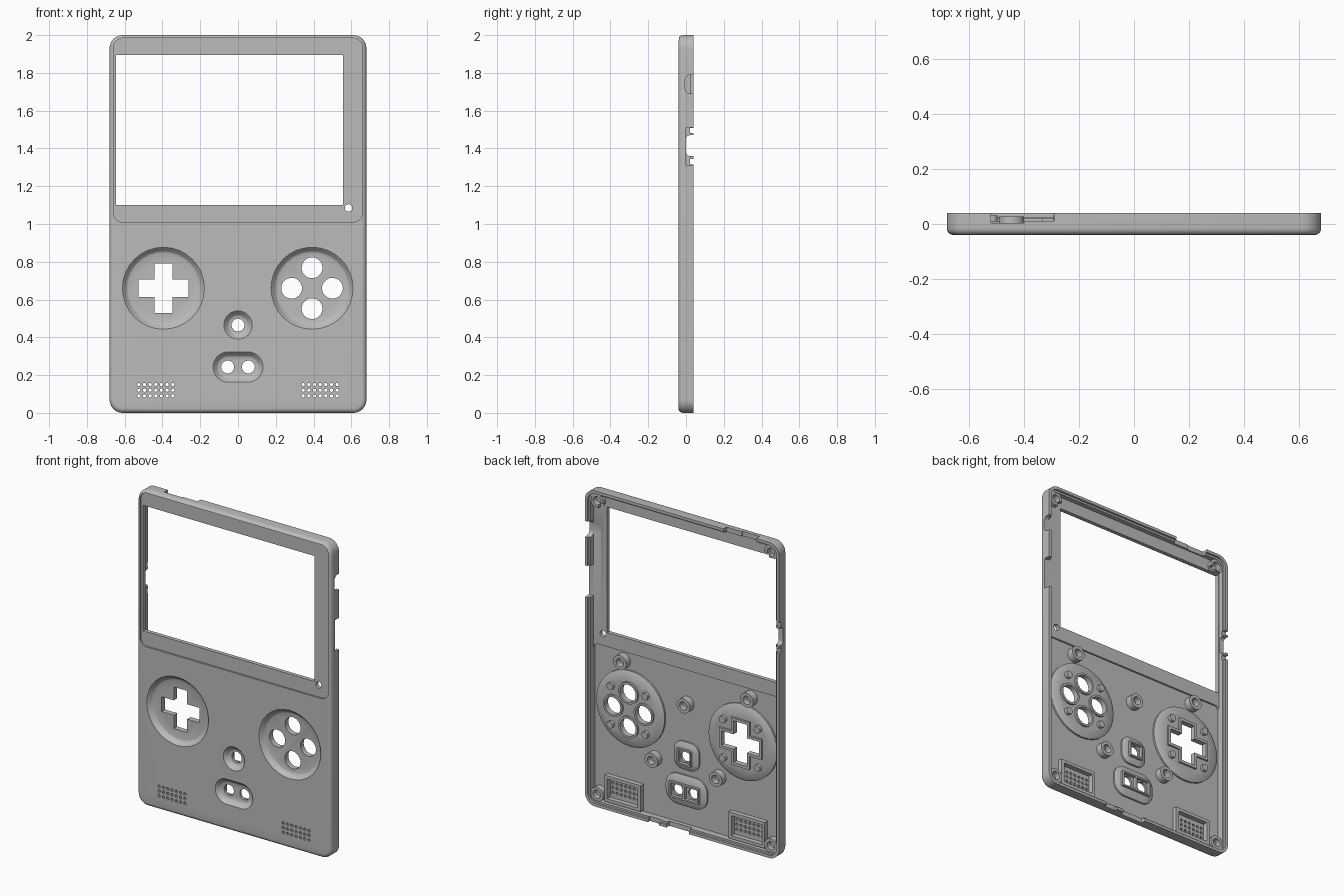
import bpy, bmesh
from math import cos, sin, pi, radians

cube = bpy.data.objects.get("Cube")
if cube:
    bpy.data.objects.remove(cube, do_unlink=True)

grey = bpy.data.materials.new("plain_grey")
grey.use_nodes = True
grey.diffuse_color = (0.5, 0.5, 0.5, 1)
grey.node_tree.nodes["Principled BSDF"].inputs["Base Color"].default_value = (0.5, 0.5, 0.5, 1)


def rr(cx, cz, hw, hh, r, n=8):
    """Rounded rectangle outline; a circle when r equals both half sizes."""
    pts = []
    for q, (sx, sz) in enumerate([(1, 1), (-1, 1), (-1, -1), (1, -1)]):
        for i in range(n + 1):
            a = (q + i / n) * pi / 2
            p = (cx + sx * (hw - r) + r * cos(a), cz + sz * (hh - r) + r * sin(a))
            if not pts or abs(p[0] - pts[-1][0]) + abs(p[1] - pts[-1][1]) > 1e-5:
                pts.append(p)
    if abs(pts[0][0] - pts[-1][0]) + abs(pts[0][1] - pts[-1][1]) < 1e-5:
        pts.pop()
    return pts


def prism(pts, y0, y1):
    return [(pts, y0), (pts, y1)]


def disc(x, z, r, y0, y1, n=8):
    return prism(rr(x, z, r, r, r, n), y0, y1)


def box(x0, x1, y0, y1, z0, z1):
    return prism([(x0, z0), (x1, z0), (x1, z1), (x0, z1)], y0, y1)


def taper(cx, cz, hw, hh, r, steps):
    """Rounded solid lofted through (inset, depth) steps."""
    return [(rr(cx, cz, hw - i, hh - i, r - i), y) for i, y in steps]


def cross(cx, cz, arm, length):
    quarter = [(length, -arm), (length, arm), (arm, arm)]
    pts = []
    for c, s in [(1, 0), (0, 1), (-1, 0), (0, -1)]:
        pts += [(cx + x * c - z * s, cz + x * s + z * c) for x, z in quarter]
    return pts


def solid(name, lofts, axis="y"):
    bm = bmesh.new()
    for rings in lofts:
        loops = []
        for pts, t in rings:
            loops.append([bm.verts.new((a, t, b) if axis == "y" else (t, a, b)) for a, b in pts])
        for lo, hi in zip(loops, loops[1:]):
            for i in range(len(lo)):
                j = (i + 1) % len(lo)
                bm.faces.new((lo[i], lo[j], hi[j], hi[i]))
        bm.faces.new(loops[0])
        bm.faces.new(loops[-1])
    bmesh.ops.recalc_face_normals(bm, faces=bm.faces)
    me = bpy.data.meshes.new(name)
    bm.to_mesh(me)
    bm.free()
    ob = bpy.data.objects.new(name, me)
    bpy.context.collection.objects.link(ob)
    me.materials.append(grey)
    return ob


# Outer shell with a rounded front edge
arc = [(0.025 * (1 - cos(i * pi / 10)), -0.015 - 0.025 * sin(i * pi / 10)) for i in range(6)]
shell = solid("front_shell", [taper(0, 1, 0.68, 1, 0.07, [(0, 0.04)] + arc)])


def combine(op, name, lofts, axis="y"):
    tool = solid(name, lofts, axis)
    tool.hide_render = True
    bpy.context.view_layer.objects.active = shell
    mod = shell.modifiers.new(name, "BOOLEAN")
    mod.operation, mod.solver, mod.object = op, "MANIFOLD", tool
    bpy.ops.object.modifier_apply(modifier=name)
    bpy.data.objects.remove(tool, do_unlink=True)


def cut(*args):
    combine("DIFFERENCE", *args)


def add(*args):
    combine("UNION", *args)


# Layout
PAD, KEYS, Z = -0.395, 0.392, 0.66
HOME, PILL = 0.465, 0.243
SIDES = (-1, 1)
BACK = -0.015
key_spots = [(KEYS + dx, Z + dz) for dx, dz in [(0.108, 0), (-0.108, 0), (0, 0.108), (0, -0.108)]]
pegs = [(c + sx * 0.122, Z + sz * 0.122) for c in (PAD, KEYS) for sx in SIDES for sz in SIDES]
posts = [(0, 0.795)] + [(s * x, z) for s in SIDES for x, z in [(0.445, 0.95), (0.225, 0.39)]]
corners = [(s * 0.61, z) for s in SIDES for z in (0.07, 1.93)]

# Hollow back: shallow behind the display, deeper below, stepped lip around the rim
cut("cavity", [prism(rr(0, 1, 0.65, 0.97, 0.045), -0.004, 0.1)])
cut("lower_cavity", [prism(rr(0, 0.52, 0.65, 0.49, 0.03), BACK, 0.1)])
cut("rim_lip", [prism(rr(0, 1, 0.662, 0.982, 0.055), 0.026, 0.1)])

# Raised backs of the dishes, screw posts and speaker frames
boss_steps = [(0, -0.03), (0, -0.004), (0.03, 0.01)]
add("bosses", [taper(c, Z, 0.24, 0.24, 0.24, boss_steps) for c in (PAD, KEYS)]
    + [taper(0, HOME, 0.088, 0.088, 0.06, boss_steps),
       taper(0, PILL, 0.145, 0.097, 0.08, boss_steps)]
    + [disc(x, z, 0.046, -0.025, 0.028) for x, z in posts]
    + [disc(x, z, 0.045, -0.025, 0.022) for x, z in corners]
    + [box(s * 0.435 - 0.127, s * 0.435 + 0.127, -0.025, 0.015, 0.037, 0.203) for s in SIDES])

# Button guides and locating pegs
add("collars", [disc(x, z, 0.068, 0, 0.022) for x, z in key_spots]
    + [prism(cross(PAD, Z, 0.064, 0.15), 0, 0.022)]
    + [prism(rr(0, HOME, 0.05, 0.05, 0.006), 0, 0.024),
       prism(rr(0, PILL, 0.106, 0.05, 0.006), 0, 0.024)]
    + [disc(x, z, 0.022, 0, 0.03, 4) for x, z in pegs])

# Front dishes with curved sides, and the shallow display recess
dish_steps = [(0, -0.06), (0, -0.04), (0.006, -0.035), (0.016, -0.022), (0.023, -0.015), (0.032, -0.012)]
cut("dishes", [taper(c, Z, 0.217, 0.217, 0.217, dish_steps) for c in (PAD, KEYS)]
    + [taper(0, HOME, 0.075, 0.075, 0.075, dish_steps),
       taper(0, PILL, 0.132, 0.08, 0.08, dish_steps),
       prism(rr(0, 1.497, 0.66, 0.487, 0.05), -0.06, -0.029)])

# Display window, button openings and indicator hole
cut("openings", [box(-0.645, 0.555, -0.06, 0.025, 1.1, 1.895), disc(0.585, 1.085, 0.02, -0.06, 0.06, 5)]
    + [disc(x, z, 0.055, -0.06, 0.06) for x, z in key_spots]
    + [prism(cross(PAD, Z, 0.047, 0.132), -0.06, 0.06)]
    + [disc(0, HOME, 0.034, -0.06, 0.06)]
    + [disc(s * 0.055, PILL, 0.034, -0.06, 0.06) for s in SIDES])

# Speaker pockets, button guide pockets and screw bores, then the speaker grilles
cut("pockets", [box(s * 0.435 - 0.107, s * 0.435 + 0.107, BACK - 0.001, 0.06, 0.057, 0.183) for s in SIDES]
    + [prism(rr(0, HOME, 0.04, 0.04, 0.004), 0.004, 0.06)]
    + [prism(rr(s * 0.05, PILL, 0.044, 0.04, 0.004), 0.004, 0.06) for s in SIDES]
    + [disc(x, z, 0.026, -0.012, 0.06, 5) for x, z in posts + corners])
cut("grilles", [disc(s * 0.435 + i * 0.03, 0.12 + j * 0.03, 0.009, -0.06, 0, 2)
                for s in SIDES for i in range(-3, 4) for j in (-1, 0, 1)])
cut("open_corner_posts", [box(s * 0.58 - 0.018, s * 0.58 + 0.018, 0, 0.06, 1.87, 1.92) for s in SIDES])

# Port notches in the rim: both sides, then top and bottom
cut("side_notches", [prism(rr(0.045, 1.74, 0.05, 0.05, 0.03), 0.6, 0.8),
                     prism(rr(0.05, 1.41, 0.05, 0.1, 0.002), 0.6, 0.8),
                     prism(rr(0.05, 1.415, 0.05, 0.055, 0.02), -0.8, -0.6)]
    + [prism(rr(0.05, z, 0.03, 0.014, 0.004), -0.8, -0.6) for z in (1.33, 1.495)], "x")
cut("deep_end_notches", [box(-0.52, -0.4, 0.004, 0.1, 1.96, 2.1), box(0.16, 0.24, 0.02, 0.1, -0.1, 0.04)])
cut("shallow_end_notches", [box(-0.41, -0.29, 0.01, 0.1, 1.96, 2.1), box(-0.05, 0.11, 0.01, 0.1, -0.1, 0.04)])

# Shading
bpy.ops.object.select_all(action="DESELECT")
shell.select_set(True)
bpy.context.view_layer.objects.active = shell
bpy.ops.object.shade_smooth_by_angle(angle=radians(32))
